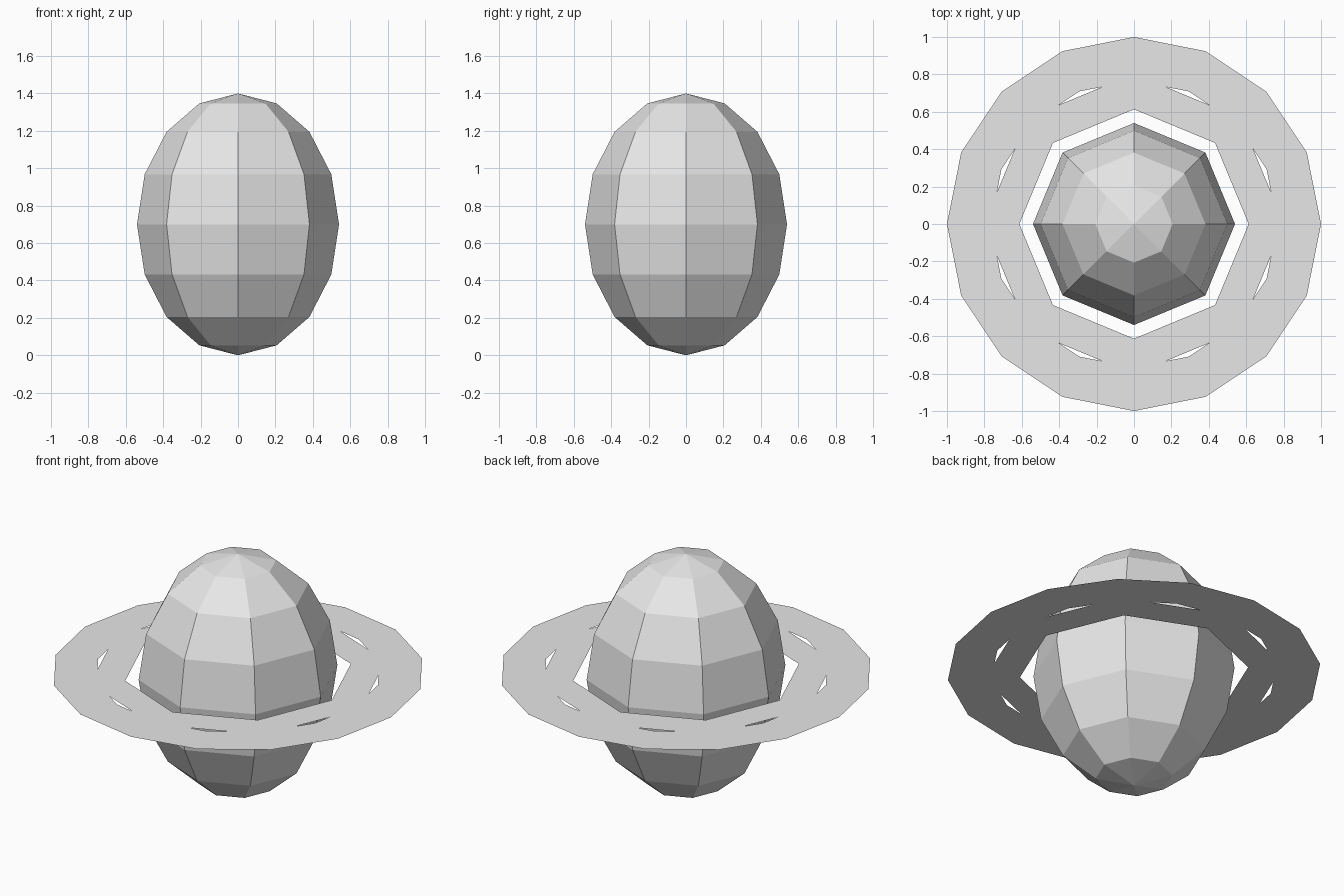
import bpy
import bmesh
from math import cos, sin, tau

cube = bpy.data.objects.get("Cube")
if cube:
    bpy.data.objects.remove(cube, do_unlink=True)

MID = 0.7  # height of the planet's equator

grey = bpy.data.materials.new("light grey")
grey.use_nodes = True
grey.diffuse_color = (0.8, 0.8, 0.8, 1)
grey.node_tree.nodes["Principled BSDF"].inputs["Base Color"].default_value = (0.8, 0.8, 0.8, 1)


def finish(name, bm, z):
    mesh = bpy.data.meshes.new(name)
    bm.to_mesh(mesh)
    bm.free()
    mesh.materials.append(grey)
    obj = bpy.data.objects.new(name, mesh)
    obj.location.z = z
    bpy.context.collection.objects.link(obj)
    return obj


def flat_ring(name, inner, outer, sides, z):
    """Flat band between two polygons, facing up."""
    bm = bmesh.new()
    loops = [[bm.verts.new((r * cos(tau * i / sides), r * sin(tau * i / sides), 0))
              for i in range(sides)] for r in (inner, outer)]
    for i in range(sides):
        j = (i + 1) % sides
        bm.faces.new((loops[0][i], loops[1][i], loops[1][j], loops[0][j]))
    return finish(name, bm, z)


# Planet: eight-sided faceted ball, stretched upwards
bm = bmesh.new()
bmesh.ops.create_uvsphere(bm, u_segments=8, v_segments=8, radius=1)
bmesh.ops.scale(bm, vec=(0.54, 0.54, MID), verts=bm.verts)
finish("planet", bm, MID)

# Rings: the octagon and the sixteen-sided band overlap, leaving eight slits
flat_ring("inner_ring", 0.613, 0.803, 8, MID)
flat_ring("outer_ring", 0.767, 1.0, 16, MID + 0.002)
